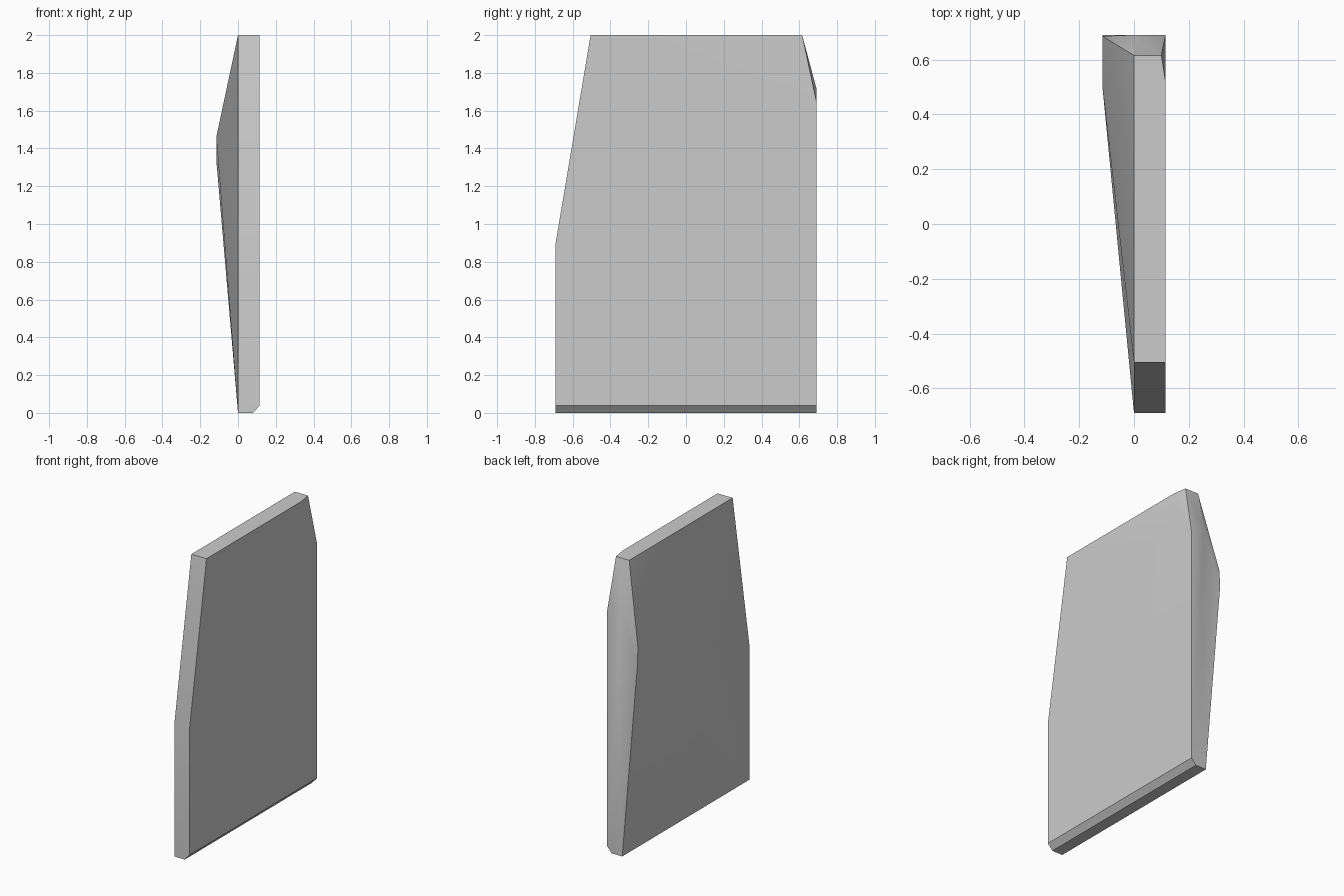
import bpy, bmesh, math

cube = bpy.data.objects.get("Cube")
if cube:
    bpy.data.objects.remove(cube, do_unlink=True)

W, D, H = 0.115, 0.69, 2.0      # half width, half depth, height
FRONT_TOP, BACK_TOP = -0.505, 0.615

grey = bpy.data.materials.new("plain grey")
grey.use_nodes = True
grey.diffuse_color = (0.6, 0.6, 0.6, 1)
grey.node_tree.nodes["Principled BSDF"].inputs["Base Color"].default_value = (0.6, 0.6, 0.6, 1)

corners = []
# front edge and bottom, chamfered along the left side
for y in (-D, D):
    corners += [(0, y, 0), (0.08, y, 0), (W, y, 0.04)]
for x in (0, W):
    corners += [(x, -D, 0.9), (x, FRONT_TOP, H)]
# top back corner with its clipped edges
corners += [(0, BACK_TOP, H), (0.1, BACK_TOP, H), (W, 0.52, H),
            (W, D, 1.65), (0.015, D, 1.72)]
# bulge on the right side
corners += [(-W, 0.685, 1.46), (-W, 0.5, 1.46), (-W, D, 1.34)]

# wrap the corners in a closed convex slab
bm = bmesh.new()
for co in corners:
    bm.verts.new(co)
bmesh.ops.convex_hull(bm, input=bm.verts[:])
bmesh.ops.dissolve_limit(bm, angle_limit=math.radians(0.5),
                         verts=bm.verts[:], edges=bm.edges[:])
bmesh.ops.recalc_face_normals(bm, faces=bm.faces[:])
mesh = bpy.data.meshes.new("slab")
bm.to_mesh(mesh)
bm.free()
mesh.materials.append(grey)

slab = bpy.data.objects.new("slab", mesh)
bpy.context.collection.objects.link(slab)
bpy.ops.object.select_all(action='DESELECT')
slab.select_set(True)
bpy.context.view_layer.objects.active = slab
bpy.ops.object.shade_smooth_by_angle(angle=math.radians(25))
